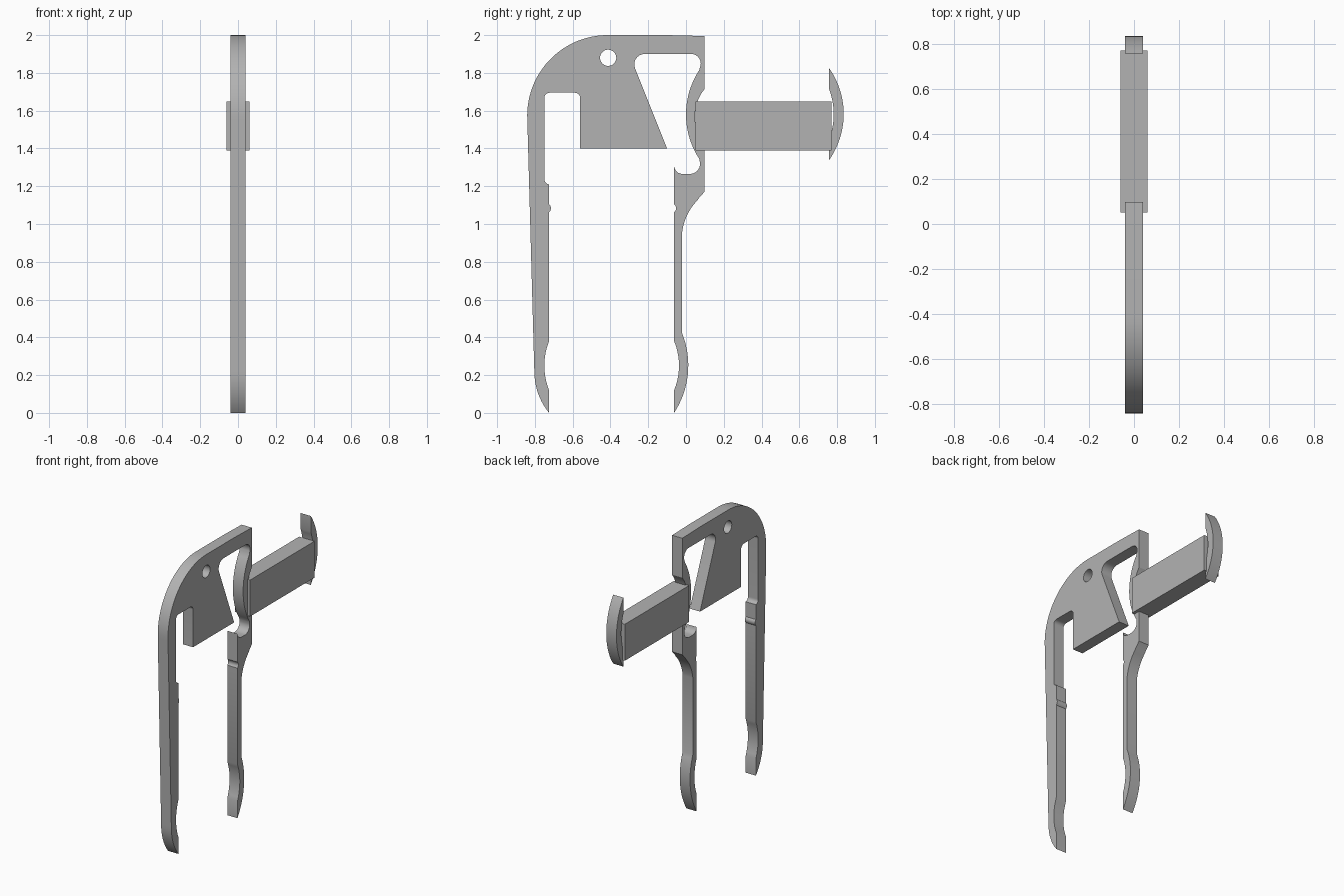
import bpy, bmesh, math
from mathutils import Matrix, Vector

cube = bpy.data.objects.get("Cube")
if cube:
    bpy.data.objects.remove(cube)

grey = bpy.data.materials.new("plain grey")
grey.use_nodes = True
COLOUR = (0.45, 0.45, 0.45, 1)
grey.diffuse_color = COLOUR
grey.node_tree.nodes["Principled BSDF"].inputs["Base Color"].default_value = COLOUR


def arc(a, m, b, n=10):
    """Points on the circle through a, m and b, both ends included."""
    a, m, b = (Vector(p) for p in (a, m, b))
    u, v = m - a, b - a
    d = 2 * u.cross(v)
    c = a + Vector((v.y * u.length_squared - u.y * v.length_squared,
                    u.x * v.length_squared - v.x * u.length_squared)) / d
    sweep = (a - c).angle_signed(m - c) + (m - c).angle_signed(b - c)
    return [tuple(c + Matrix.Rotation(-sweep * i / n, 2) @ (a - c)) for i in range(n + 1)]


def circle(y, z, r, n=32):
    return [(y + r * math.cos(math.tau * i / n), z + r * math.sin(math.tau * i / n))
            for i in range(n)]


def plate(name, outlines, half_width):
    """Side outlines (y, z) filled and extruded evenly across x."""
    curve = bpy.data.curves.new(name + "_outline", "CURVE")
    curve.dimensions = "2D"
    curve.fill_mode = "BOTH"
    curve.extrude = half_width
    for points in outlines:
        spline = curve.splines.new("POLY")
        spline.points.add(len(points) - 1)
        for p, (y, z) in zip(spline.points, points):
            p.co = (y, z, 0, 1)
        spline.use_cyclic_u = True
    helper = bpy.data.objects.new(name + "_outline", curve)
    bpy.context.collection.objects.link(helper)
    deps = bpy.context.evaluated_depsgraph_get()
    mesh = bpy.data.meshes.new_from_object(helper.evaluated_get(deps))
    bpy.data.objects.remove(helper)
    # Stand the flat outline up: local x -> y, local y -> z, local z -> x
    mesh.transform(Matrix(((0, 0, 1, 0), (1, 0, 0, 0), (0, 1, 0, 0), (0, 0, 0, 1))))
    bm = bmesh.new()
    bm.from_mesh(mesh)
    bmesh.ops.remove_doubles(bm, verts=bm.verts, dist=1e-4)
    bmesh.ops.recalc_face_normals(bm, faces=bm.faces)
    bm.to_mesh(mesh)
    bm.free()
    mesh.materials.clear()
    mesh.materials.append(grey)
    obj = bpy.data.objects.new(name, mesh)
    bpy.context.collection.objects.link(obj)
    bpy.ops.object.select_all(action="DESELECT")
    obj.select_set(True)
    bpy.context.view_layer.objects.active = obj
    bpy.ops.object.shade_smooth_by_angle(angle=math.radians(25))
    return obj


# Inner edge of a leg, from its upper notch down to the tip
def leg_inside(y, bulge):
    return ([(y, 1.11)] + arc((y, 1.105), (y + 0.01, 1.085), (y, 1.062), 6)
            + arc((y, 0.38), (y + bulge, 0.25), (y, 0.12)) + [(y, 0.005)])


# Body: long leg, head, thin bowed strap and short leg in one outline
long_leg = (
    arc((-0.56, 1.665), (-0.569, 1.687), (-0.59, 1.695), 6)
    + arc((-0.72, 1.695), (-0.742, 1.687), (-0.75, 1.665), 6)
    + arc((-0.75, 1.24), (-0.743, 1.219), (-0.725, 1.21), 6)
    + leg_inside(-0.725, -0.025)
    + arc((-0.725, 0.0), (-0.782, 0.1), (-0.803, 0.22))
    + arc((-0.84, 1.55), (-0.718, 1.873), (-0.41, 2.0), 24)
)
outer_back = [(0.098, 1.995), (0.098, 1.715)] + arc(
    (0.098, 1.715), (0.047, 1.57), (0.098, 1.425)) + [(0.098, 1.17), (0.07, 1.14)]
short_leg = (
    arc((0.06, 1.125), (0.005, 1.045), (-0.02, 0.96))
    + arc((-0.02, 0.42), (0.012, 0.24), (-0.063, 0.0), 16)
    + leg_inside(-0.063, 0.026)[::-1]
    + [(-0.063, 1.305)]
)
window = (
    arc((-0.063, 1.305), (-0.05, 1.278), (-0.02, 1.265), 6)
    + arc((0.025, 1.265), (0.065, 1.288), (0.072, 1.335), 8)
    + arc((0.07, 1.345), (0.0, 1.575), (0.07, 1.815), 20)
    + arc((0.072, 1.825), (0.068, 1.88), (0.025, 1.9), 8)
    + arc((-0.22, 1.9), (-0.265, 1.875), (-0.27, 1.825), 8)
)
block = [(-0.10, 1.4), (-0.56, 1.4)]
body = long_leg + [(-0.1, 2.0)] + outer_back + short_leg[:-1] + window + block
plate("clamp_body", [body, circle(-0.412, 1.88, 0.043)], 0.04)

# Push bar
plate("push_bar", [[(0.05, 1.39), (0.77, 1.39), (0.77, 1.648), (0.05, 1.648)]], 0.06)

# Curved thumb pad
pad = (arc((0.757, 1.338), (0.835, 1.582), (0.757, 1.826), 20)
       + arc((0.757, 1.715), (0.782, 1.582), (0.757, 1.449), 12))
plate("thumb_pad", [pad], 0.04)
